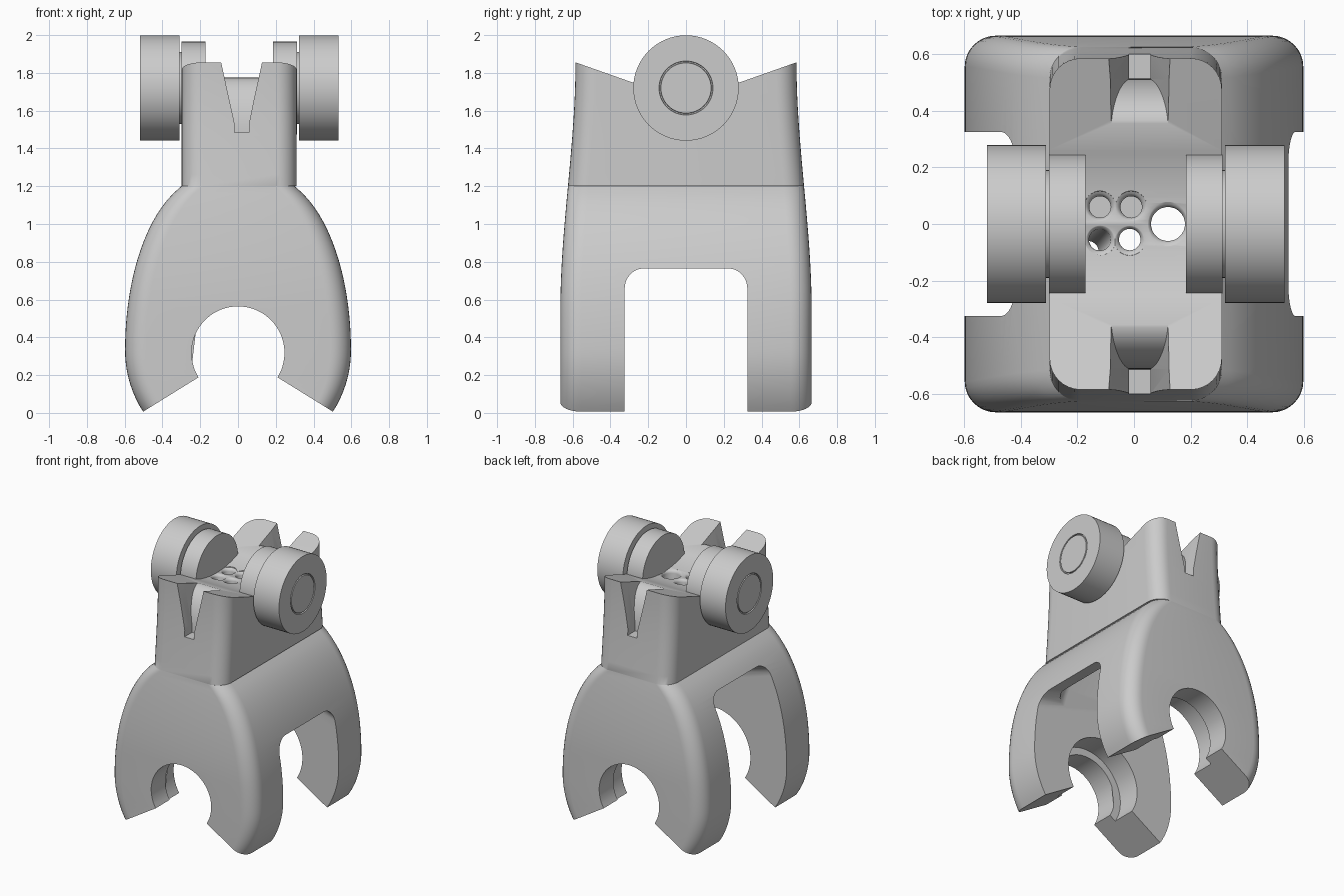
import bpy, bmesh
from math import sin, cos, pi, sqrt, radians

cube = bpy.data.objects.get("Cube")
if cube:
    bpy.data.objects.remove(cube, do_unlink=True)

grey = bpy.data.materials.new("plain grey")
grey.use_nodes = True
COLOR = (0.6, 0.6, 0.6, 1)
grey.diffuse_color = COLOR
grey.node_tree.nodes["Principled BSDF"].inputs["Base Color"].default_value = COLOR


def loft(name, rings):
    """Skin a stack of equal-length closed rings and cap both ends."""
    bm = bmesh.new()
    rows = [[bm.verts.new(p) for p in ring] for ring in rings]
    n = len(rows[0])
    for a, b in zip(rows, rows[1:]):
        for i in range(n):
            j = (i + 1) % n
            bm.faces.new((a[i], a[j], b[j], b[i]))
    bm.faces.new(rows[0][::-1])
    bm.faces.new(rows[-1])
    bmesh.ops.recalc_face_normals(bm, faces=bm.faces[:])
    mesh = bpy.data.meshes.new(name)
    bm.to_mesh(mesh)
    bm.free()
    mesh.materials.append(grey)
    obj = bpy.data.objects.new(name, mesh)
    bpy.context.collection.objects.link(obj)
    return obj


def arc(cx, cy, r, start, end, steps):
    angles = [radians(start + (end - start) * i / steps) for i in range(steps + 1)]
    return [(cx + r * cos(a), cy + r * sin(a)) for a in angles]


def circle(r, n=64):
    return arc(0, 0, r, 0, 360, n)[:-1]


def rounded_rect(w, d, r, z, shift=0):
    ring = []
    for k, (sx, sy) in enumerate(((1, 1), (-1, 1), (-1, -1), (1, -1))):
        ring += arc(sx * (w - r), sy * (d - r), r, 90 * k, 90 * k + 90, 8)
    return [(x + shift, y, z) for x, y in ring]


def turned_x(name, stations, z):
    """Turned part along x from (x, radius) stations."""
    return loft(name, [[(x, u, z + v) for u, v in circle(r)] for x, r in stations])


def cut(obj, cutters):
    for c in cutters:
        c.hide_render = True
        mod = obj.modifiers.new("cut", "BOOLEAN")
        mod.operation = "DIFFERENCE"
        mod.solver = "EXACT"
        mod.object = c
    graph = bpy.context.evaluated_depsgraph_get()
    mesh = bpy.data.meshes.new_from_object(obj.evaluated_get(graph))
    obj.modifiers.clear()
    obj.data = mesh
    for c in cutters:
        bpy.data.objects.remove(c, do_unlink=True)


def smooth(obj, angle=32):
    bpy.ops.object.select_all(action="DESELECT")
    obj.select_set(True)
    bpy.context.view_layer.objects.active = obj
    bpy.ops.object.shade_smooth_by_angle(angle=radians(angle))


# Body: rounded rectangles stacked upward, bulging below and straight above
SHOULDER = 1.2
MID = 0.006


def bulge(z):
    if z > 0.33:
        return 0.598 * (1 - ((z - 0.33) / 0.96) ** 2) ** 0.4
    return 0.598 * sqrt(1 - ((z - 0.33) / 0.597) ** 2)


def half_depth(z):
    t = min(max((z - 0.55) / 1.3, 0), 1)
    return 0.665 - 0.08 * t * t * (3 - 2 * t)


rings = [rounded_rect(bulge(z), half_depth(z), 0.11, z)
         for z in [SHOULDER * i / 32 for i in range(33)]]
rings += [rounded_rect(0.304, half_depth(z), 0.11, z, MID)
          for z in [SHOULDER + 0.002 + 0.72 * i / 12 for i in range(13)]]
body = loft("body", rings)

cutters = []

# Saddle: slopes falling inward to a shallow trough
saddle = [(-0.88, 1.96), (-0.26, 1.741)]
saddle += arc(0, 2.38, 0.69, 270 - 20.5, 270 + 20.5, 16)
saddle += [(0.26, 1.741), (0.88, 1.96), (0.88, 2.4), (-0.88, 2.4)]
cutters.append(loft("saddle_cut", [[(x, y, z) for y, z in saddle] for x in (-0.9, 0.9)]))


# Side passage with rounded upper corners, higher on the right side
def passage_ring(x):
    top = 0.76 - 0.31 * (x - 0.56)
    half, r = 0.325, 0.1
    ring = arc(half - r, top - r, r, 0, 90, 8) + arc(r - half, top - r, r, 90, 180, 8)
    ring += [(-half, -0.3), (half, -0.3)]
    return [(x, y, z) for y, z in ring]


cutters.append(loft("passage_cut", [passage_ring(x) for x in (-0.8, 0.8)]))

# Hollow above the passage, leaving an even wall
cutters.append(loft("hollow_cut", [rounded_rect(bulge(z) - 0.11, 0.322, 0.1, z)
                                   for z in [0.62 + 0.068 * i for i in range(9)]]
                    + [rounded_rect(0.19, 0.3, 0.1, 1.25)]))

# Clip mouth: round seat opening downward through a wedge
HUB_Z, SPREAD = 0.318, -31.8


def mouth(r):
    far = 1.4
    ring = arc(0, HUB_Z, r, SPREAD, 180 - SPREAD, 48)
    ring += [(-far * cos(radians(SPREAD)), HUB_Z + far * sin(radians(SPREAD))),
             (far * cos(radians(SPREAD)), HUB_Z + far * sin(radians(SPREAD)))]
    return ring


cutters.append(loft("mouth_cut", [[(x, y, z) for x, z in mouth(0.246)] for y in (-0.9, 0.9)]))
cutters.append(loft("seat_recess_cut", [[(x, y, z) for x, z in mouth(0.3)] for y in (-0.5, 0.5)]))


# Sighting notches: V cuts, flaring inward, whose floor curves up to the saddle
def notch_ring(y, floor, side):
    def half(z):
        return 0.038 + (0.064 + 0.07 * max(0.6 - y, 0)) * max(z - 1.53, 0) / 0.32
    top = 1.95
    mid = max(floor + 0.01, 1.53)
    pts = [(half(top), top), (half(mid), mid), (half(floor), floor)]
    ring = pts + [(-x, z) for x, z in reversed(pts)]
    return [(0.02 + x, side * y, z) for x, z in ring]


for side in (-1, 1):
    rings = [notch_ring(0.8, 1.485, side)]
    rings += [notch_ring(0.35 + 0.163 * u, 1.485 + 0.29 * v, side)
              for u, v in arc(0, 0, 1, 0, 90, 16)]
    cutters.append(loft("notch_cut", rings))

# Drillings in the trough with softened rims: (x, y, radius, bottom height, lean)
for x, y, r, low, lean in ((0.12, 0, 0.06, 1.1, 0), (-0.015, -0.055, 0.038, 1.1, 0),
                           (-0.12, -0.055, 0.038, 1.1, -0.1),
                           (-0.12, 0.06, 0.038, 1.4, 0), (-0.01, 0.06, 0.038, 1.4, 0)):
    rings = [[(x + u + lean * (1.68 - z), y + v + lean * (1.68 - z), z)
              for u, v in circle(r + flare, 32)]
             for z, flare in ((low, 0), (1.672, 0), (1.682, 0.003), (1.689, 0.009),
                              (1.694, 0.018), (1.8, 0.03))]
    cutters.append(loft("drilling_cut", rings))

cut(body, cutters)
smooth(body)

# Hubs, axle stubs and end wheels on both sides
AXLE_Z = 1.72
for side, word in ((1, "left"), (-1, "right")):
    def stations(*pairs):
        return [(MID + side * x, r) for x, r in pairs]
    hub = turned_x(word + "_hub", stations((0.178, 0.245), (0.306, 0.245)), AXLE_Z)
    stub = turned_x(word + "_axle_stub", stations((0.25, 0.19), (0.35, 0.19)), AXLE_Z)
    # End wheel with a narrow ring groove in its outer face
    wheel = turned_x(word + "_wheel", stations(
        (0.316, 0.279), (0.525, 0.279), (0.525, 0.143),
        (0.515, 0.141), (0.515, 0.135), (0.525, 0.133)), AXLE_Z)
    for part in (hub, stub, wheel):
        smooth(part)
